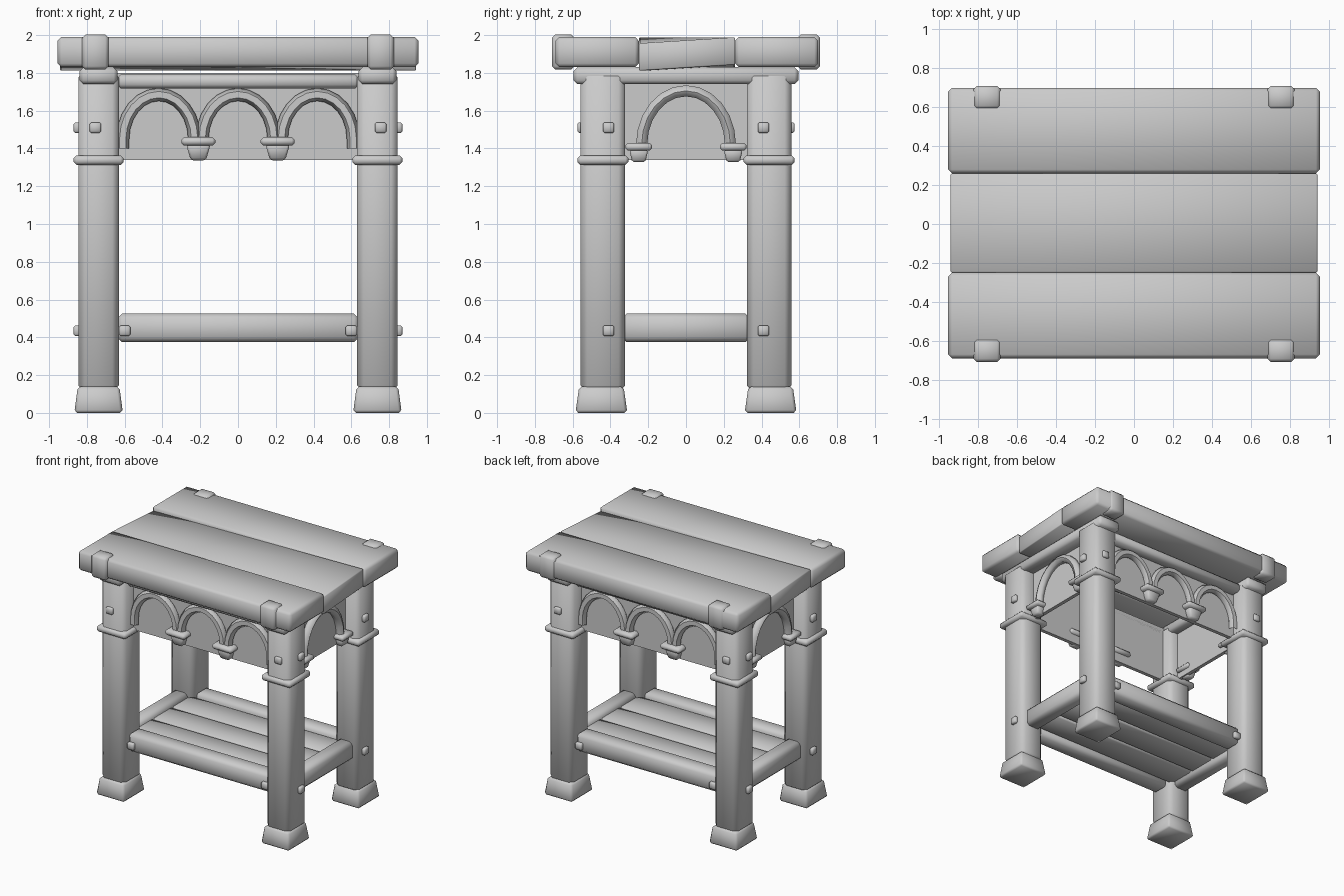
import bpy, bmesh, math
from mathutils import Vector

cube = bpy.data.objects.get("Cube")
if cube:
    bpy.data.objects.remove(cube, do_unlink=True)

mat = bpy.data.materials.new("plain grey")
mat.use_nodes = True
GREY = (0.6, 0.6, 0.6, 1)
mat.diffuse_color = GREY
mat.node_tree.nodes["Principled BSDF"].inputs["Base Color"].default_value = GREY


def finish(obj, bevel=0, angle=60):
    """Apply material, chamfer and smooth shading."""
    obj.data.materials.clear()
    obj.data.materials.append(mat)
    bpy.ops.object.select_all(action='DESELECT')
    obj.select_set(True)
    bpy.context.view_layer.objects.active = obj
    if bevel:
        mod = obj.modifiers.new("chamfer", 'BEVEL')
        mod.width = bevel
        mod.segments = 1
        bpy.ops.object.modifier_apply(modifier=mod.name)
    bpy.ops.object.shade_smooth_by_angle(angle=math.radians(angle))
    return obj


def box(name, centre, size, bevel=0.015, shape=None):
    """Chamfered box; shape(co) may move each corner before chamfering."""
    bm = bmesh.new()
    bmesh.ops.create_cube(bm, size=1)
    for v in bm.verts:
        v.co = Vector(c + p * s for c, p, s in zip(centre, v.co, size))
        if shape:
            shape(v.co)
    mesh = bpy.data.meshes.new(name)
    bm.to_mesh(mesh)
    bm.free()
    obj = bpy.data.objects.new(name, mesh)
    bpy.context.collection.objects.link(obj)
    return finish(obj, bevel)


def tube(name, points, radius):
    curve = bpy.data.curves.new(name, 'CURVE')
    curve.dimensions = '3D'
    curve.bevel_depth = radius
    curve.bevel_resolution = 1
    spline = curve.splines.new('POLY')
    spline.points.add(len(points) - 1)
    for p, co in zip(spline.points, points):
        p.co = (*co, 1)
    obj = bpy.data.objects.new(name, curve)
    bpy.context.collection.objects.link(obj)
    bpy.ops.object.select_all(action='DESELECT')
    obj.select_set(True)
    bpy.context.view_layer.objects.active = obj
    bpy.ops.object.convert(target='MESH')
    return finish(bpy.context.object)


def taper(cx, cy, z_mid, low):
    """Scale the corners below z_mid about a vertical axis."""
    def shape(co):
        if co.z < z_mid:
            co.x = cx + (co.x - cx) * low
            co.y = cy + (co.y - cy) * low
    return shape


def arch(half, rise, base):
    """Half-ellipse profile with short straight ends, as (offset, z)."""
    arc = [(-half * math.cos(math.pi * i / 12), base + rise * math.sin(math.pi * i / 12))
           for i in range(13)]
    return [(-half, base - 0.05)] + arc + [(half, base - 0.05)]


# Table top: two flat planks and a slightly twisted middle plank
box("front_top_plank", (0, -0.47, 1.91), (1.91, 0.44, 0.16), 0.02)
box("back_top_plank", (0, 0.48, 1.91), (1.91, 0.44, 0.16), 0.02)


def twist(co):
    co.z += 0.016 if co.x * co.y > 0 else -0.016


box("middle_top_plank", (0, 0.005, 1.9), (1.885, 0.51, 0.145), 0.006, twist)

SIGNS = (-1, 1)
LX, LY = 0.738, 0.44

# Four corners: leg, foot, collar, pegs and plank clamp
for sx in SIGNS:
    for sy in SIGNS:
        x, y = sx * LX, sy * LY
        box("leg", (x, y, 0.96), (0.215, 0.235, 1.7), 0.035)
        box("foot", (x, y + sy * 0.008, 0.07), (0.22, 0.235, 0.14), 0.015,
            taper(x, y + sy * 0.008, 0.07, 1.17))
        box("leg_collar", (x, y, 1.338), (0.265, 0.27, 0.05), 0.015)
        box("plank_clamp", (sx * 0.755, sy * 0.65, 1.91), (0.14, 0.12, 0.185), 0.018)
        for z in (0.435, 1.51):
            box("side_peg", (sx * 0.85, sy * 0.41, z), (0.04, 0.06, 0.055), 0.008)
        box("front_peg", (sx * 0.755, sy * 0.56, 1.51), (0.06, 0.03, 0.055), 0.008)
        box("rail_peg", (sx * 0.6, sy * 0.505, 0.435), (0.06, 0.04, 0.055), 0.008)

# Cross beams carrying the top
for sx in SIGNS:
    box("cross_beam", (sx * LX, 0, 1.785), (0.2, 1.19, 0.09), 0.02)

# Lower frame and shelf
for s in SIGNS:
    box("long_rail", (0, s * 0.43, 0.45), (1.28, 0.14, 0.15), 0.025)
    box("short_rail", (s * LX, 0, 0.45), (0.13, 0.68, 0.15), 0.025)
for i in (-1, 0, 1):
    box("shelf_plank", (0, i * 0.245, 0.455), (1.38, 0.235, 0.07), 0.012)

# Aprons with arcades: three arches on the long sides, one on the short
for s in SIGNS:
    y = s * 0.45
    box("long_apron", (0, s * 0.42, 1.57), (1.28, 0.03, 0.46), 0)
    box("long_top_moulding", (0, s * 0.46, 1.755), (1.28, 0.11, 0.075), 0.02)
    for cx in (-0.42, 0, 0.42):
        tube("long_arch", [(cx + o, y, z) for o, z in arch(0.19, 0.235, 1.45)], 0.034)
    for cx in (-0.21, 0.21):
        box("corbel_collar", (cx, y, 1.437), (0.18, 0.13, 0.045), 0.015)
        box("corbel_drop", (cx, y, 1.38), (0.13, 0.09, 0.085), 0.012,
            taper(cx, y, 1.38, 0.62))

    x = s * 0.75
    box("short_apron", (s * 0.72, 0, 1.57), (0.03, 0.68, 0.46), 0)
    tube("short_arch", [(x, o, z) for o, z in arch(0.235, 0.285, 1.42)], 0.034)
    for cy in (-0.25, 0.25):
        box("side_corbel_collar", (x, cy, 1.408), (0.13, 0.14, 0.04), 0.012)
        box("side_corbel_drop", (x, cy, 1.36), (0.09, 0.1, 0.065), 0.01,
            taper(x, cy, 1.36, 0.7))
